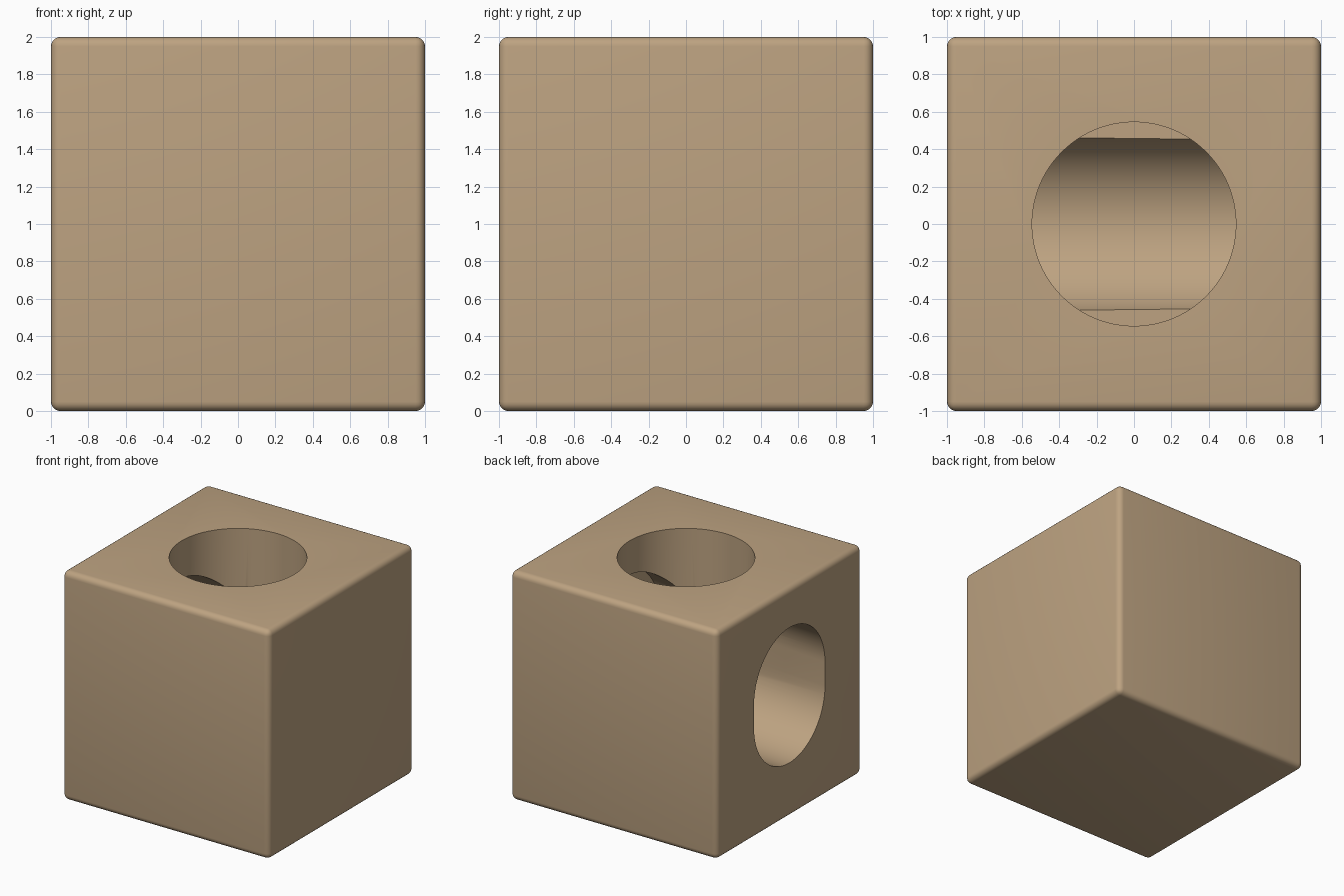
import bpy, bmesh, math
from mathutils import Vector

if "Cube" in bpy.data.objects:
    bpy.data.objects.remove(bpy.data.objects["Cube"])

tan = bpy.data.materials.new("tan")
tan.diffuse_color = (0.51, 0.365, 0.22, 1)
tan.use_nodes = True
tan.node_tree.nodes["Principled BSDF"].inputs["Base Color"].default_value = tan.diffuse_color


def prism(name, start, end):
    """Closed solid joining two matching rings of points."""
    bm = bmesh.new()
    a = [bm.verts.new(p) for p in start]
    b = [bm.verts.new(p) for p in end]
    n = len(a)
    bm.faces.new(a)
    bm.faces.new(b)
    for i in range(n):
        j = (i + 1) % n
        bm.faces.new((a[i], a[j], b[j], b[i]))
    bmesh.ops.recalc_face_normals(bm, faces=bm.faces)
    mesh = bpy.data.meshes.new(name)
    bm.to_mesh(mesh)
    bm.free()
    mesh.materials.append(tan)
    ob = bpy.data.objects.new(name, mesh)
    bpy.context.collection.objects.link(ob)
    return ob


def circle(r, z, n=96):
    return [Vector((r * math.cos(2 * math.pi * i / n),
                    r * math.sin(2 * math.pi * i / n), z)) for i in range(n)]


def slot(x, r=0.49, half=0.10, n=40):
    """Upright rounded slot in the yz plane, rising gently along x."""
    zc = 1.065 + 0.03 * (x + 1)
    pts = []
    for side in (1, -1):
        for i in range(n + 1):
            a = math.pi * i / n
            pts.append(Vector((x, side * r * math.cos(a),
                               zc + side * (half + r * math.sin(a)))))
    return pts


# Solid block with softly rounded edges
bpy.ops.mesh.primitive_cube_add(size=2, location=(0, 0, 1))
block = bpy.context.object
block.name = "block"
block.data.materials.append(tan)
bevel = block.modifiers.new("rounded_edges", 'BEVEL')
bevel.width = 0.05
bevel.segments = 5

# Round blind hole from the top, slotted blind hole from the left side
cutters = [prism("top_hole_cutter", circle(0.545, 0.82), circle(0.545, 2.3)),
           prism("side_slot_cutter", slot(-1.3), slot(0.61))]
for c in cutters:
    c.hide_render = True
    c.hide_set(True)
    cut = block.modifiers.new(c.name, 'BOOLEAN')
    cut.operation = 'DIFFERENCE'
    cut.solver = 'EXACT'
    cut.object = c

# Apply the cuts, then smooth the curved walls while keeping the rims sharp
bpy.context.view_layer.objects.active = block
block.select_set(True)
for m in list(block.modifiers):
    bpy.ops.object.modifier_apply(modifier=m.name)
for c in cutters:
    bpy.data.objects.remove(c)
bpy.ops.object.shade_smooth_by_angle(angle=math.radians(30))
